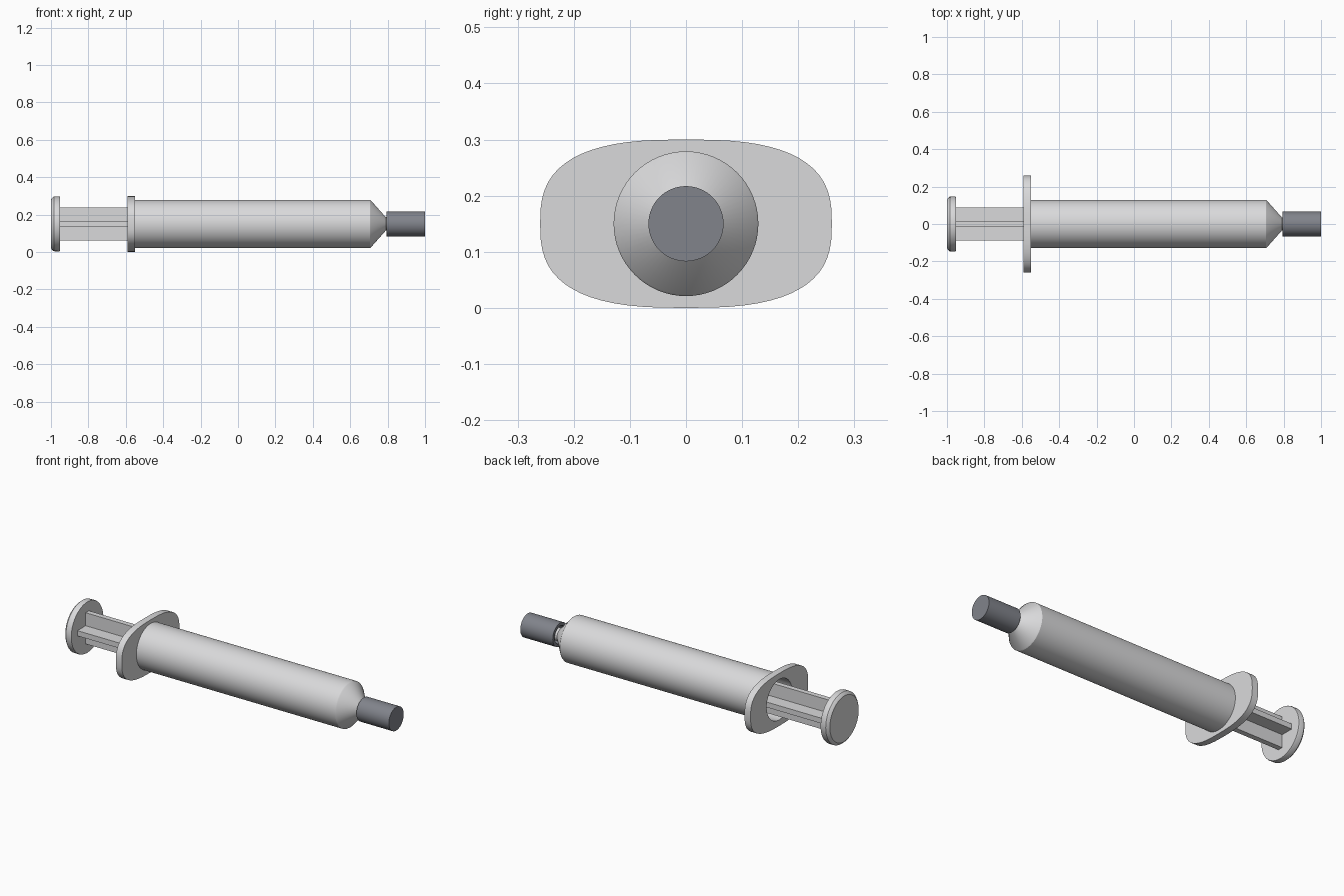
import bpy, bmesh, math
from mathutils import Matrix

if "Cube" in bpy.data.objects:
    bpy.data.objects.remove(bpy.data.objects["Cube"])

MID = 0.15   # height of the long axis
SEG = 64


def material(name, rgb):
    m = bpy.data.materials.new(name)
    m.diffuse_color = (*rgb, 1)
    m.use_nodes = True
    m.node_tree.nodes["Principled BSDF"].inputs["Base Color"].default_value = m.diffuse_color
    return m


light = material("light_grey_plastic", (0.70, 0.70, 0.71))
dark = material("slate_grey_plastic", (0.22, 0.23, 0.26))


def finish(name, bm, mat, angle=30):
    bmesh.ops.remove_doubles(bm, verts=bm.verts, dist=1e-5)
    bmesh.ops.recalc_face_normals(bm, faces=bm.faces)
    mesh = bpy.data.meshes.new(name)
    bm.to_mesh(mesh)
    bm.free()
    mesh.materials.append(mat)
    ob = bpy.data.objects.new(name, mesh)
    ob.location.z = MID
    bpy.context.collection.objects.link(ob)
    bpy.ops.object.select_all(action='DESELECT')
    ob.select_set(True)
    bpy.context.view_layer.objects.active = ob
    bpy.ops.object.shade_smooth_by_angle(angle=math.radians(angle))
    return ob


def loft(name, rings, mat, closed=False):
    """Skin a row of (y, z) outlines placed along x."""
    bm = bmesh.new()
    loops = [[bm.verts.new((x, y, z)) for y, z in pts] for x, pts in rings]
    pairs = list(zip(loops, loops[1:]))
    if closed:
        pairs.append((loops[-1], loops[0]))
    else:
        bm.faces.new(loops[0])
        bm.faces.new(loops[-1])
    for a, b in pairs:
        for i in range(len(a)):
            j = (i + 1) % len(a)
            bm.faces.new((a[i], a[j], b[j], b[i]))
    return finish(name, bm, mat)


def oval(ry, rz, power=2.0):
    """Superellipse outline; power 2 gives a plain ellipse."""
    pts = []
    for i in range(SEG):
        c, s = math.cos(math.tau * i / SEG), math.sin(math.tau * i / SEG)
        pts.append((ry * math.copysign(abs(c) ** (2 / power), c),
                    rz * math.copysign(abs(s) ** (2 / power), s)))
    return pts


def lathe(name, profile, mat):
    return loft(name, [(x, oval(r, r)) for x, r in profile], mat)


# Hollow barrel with tapered shoulder and nozzle; profile runs from bore to tip
lathe("barrel", [(0.69, 0.115), (-0.56, 0.115), (-0.56, 0.129), (0.705, 0.129),
                 (0.71, 0.126), (0.79, 0.036), (0.95, 0.030)], light)

# Finger flange: rounded oblong plate with a round hole
hole, rim = oval(0.115, 0.115), oval(0.26, 0.15, 2.75)
loft("finger_flange", [(-0.59, hole), (-0.59, rim), (-0.552, rim), (-0.552, hole)],
     light, closed=True)

# Thumb rest with softened rear edge
lathe("thumb_rest", [(-1.0, 0.130), (-0.994, 0.138), (-0.985, 0.146), (-0.958, 0.147),
                     (-0.952, 0.145), (-0.952, 0.10)], light)

# Cross-shaped plunger rod
a, b = 0.015, 0.089
cross = [(b, -a), (b, a), (a, a), (a, b), (-a, b), (-a, a),
         (-b, a), (-b, -a), (-a, -a), (-a, -b), (a, -b), (a, -a)]
loft("plunger_rod", [(-0.955, cross), (0.58, cross)], light)

# Piston seal inside the barrel
lathe("piston", [(0.57, 0.105), (0.58, 0.114), (0.65, 0.114), (0.68, 0.07)], dark)

# Tip cap, open at the rear around the nozzle
lathe("tip_cap", [(0.95, 0.050), (0.795, 0.050), (0.795, 0.067), (1.0, 0.067)], dark)
